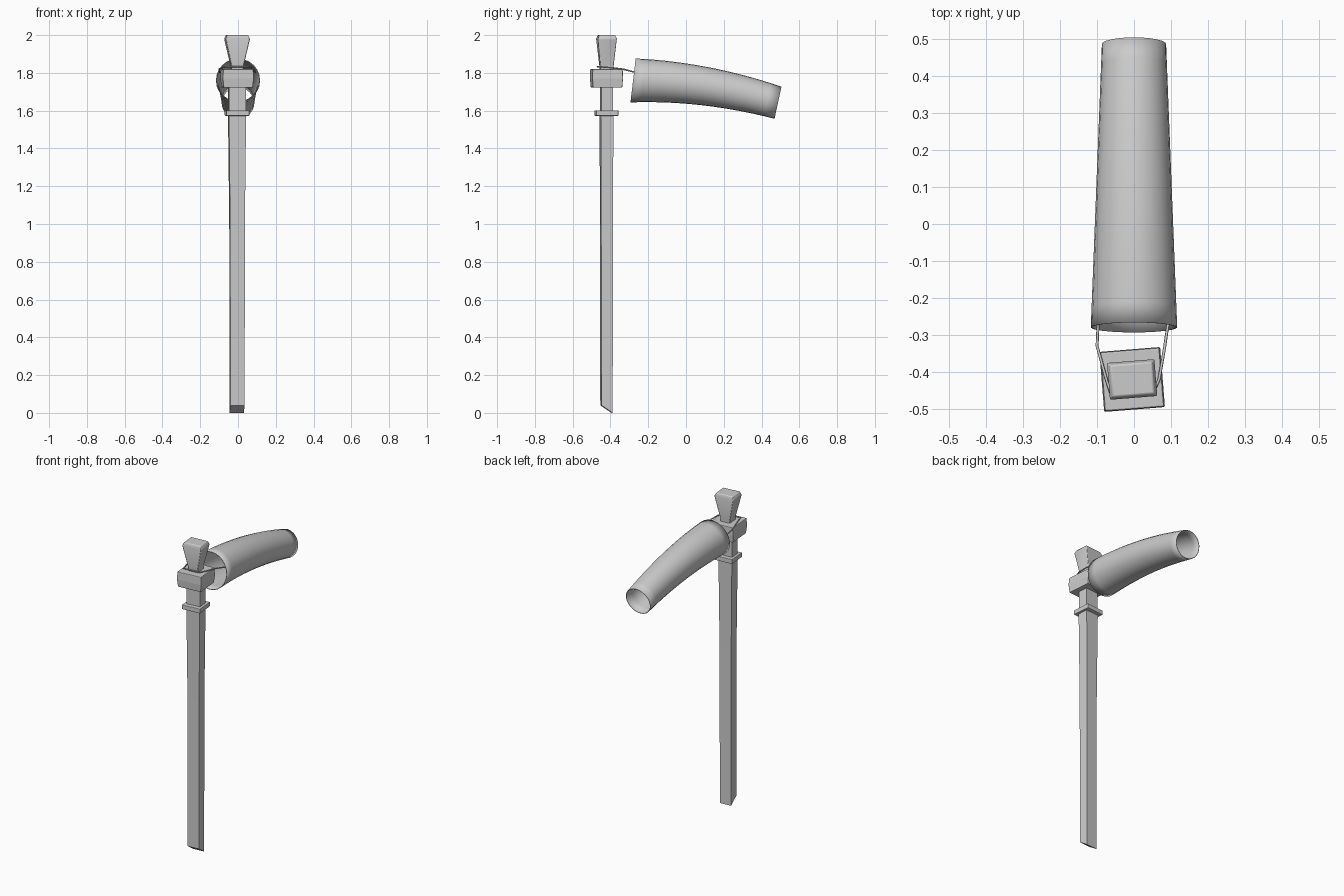
import bpy
import bmesh
import math
from mathutils import Matrix, Vector

if "Cube" in bpy.data.objects:
    bpy.data.objects.remove(bpy.data.objects["Cube"], do_unlink=True)

# One plain grey for everything
grey = bpy.data.materials.new("plain_grey")
grey.use_nodes = True
GREY = (0.6, 0.6, 0.6, 1)
grey.diffuse_color = GREY
grey.node_tree.nodes["Principled BSDF"].inputs["Base Color"].default_value = GREY

POST = Matrix.Translation((-0.005, -0.421, 0)) @ Matrix.Rotation(0.08, 4, 'Z')


def loft(name, rings, caps=True):
    """Skin a list of equally long point rings."""
    bm = bmesh.new()
    loops = [[bm.verts.new(p) for p in ring] for ring in rings]
    n = len(loops[0])
    for a, b in zip(loops, loops[1:]):
        for i in range(n):
            j = (i + 1) % n
            bm.faces.new((a[i], a[j], b[j], b[i]))
    if caps:
        bm.faces.new(loops[0][::-1])
        bm.faces.new(loops[-1])
    bmesh.ops.recalc_face_normals(bm, faces=bm.faces)
    mesh = bpy.data.meshes.new(name)
    bm.to_mesh(mesh)
    bm.free()
    mesh.materials.append(grey)
    obj = bpy.data.objects.new(name, mesh)
    bpy.context.collection.objects.link(obj)
    return obj


def rect(z, w, d, front_lift=0):
    """Rectangle in the slightly turned frame of the post."""
    return [POST @ Vector((sx * w / 2, sy * d / 2, z + (front_lift if sy < 0 else 0)))
            for sx, sy in ((-1, -1), (1, -1), (1, 1), (-1, 1))]


def bevel(obj, width):
    mod = obj.modifiers.new("bevel", 'BEVEL')
    mod.width = width
    mod.segments = 2


def smooth(obj, angle):
    bpy.ops.object.select_all(action='DESELECT')
    obj.select_set(True)
    bpy.context.view_layer.objects.active = obj
    bpy.ops.object.shade_smooth_by_angle(angle=math.radians(angle))


# Wooden post with a slanted foot, flaring towards the top
loft("post", [rect(0, 0.076, 0.06, 0.04), rect(1.0, 0.078, 0.062),
              rect(1.58, 0.091, 0.067)])
loft("neck", [rect(1.58, 0.09, 0.062), rect(1.74, 0.09, 0.062)])
bevel(loft("collar", [rect(1.573, 0.122, 0.117), rect(1.602, 0.122, 0.117)]), 0.003)
bevel(loft("head_block", [rect(1.722, 0.155, 0.155), rect(1.77, 0.165, 0.163),
                          rect(1.82, 0.16, 0.16)]), 0.004)

# Flared finial with a softened top
finial = loft("finial", [rect(1.81, 0.064, 0.071), rect(1.84, 0.066, 0.072),
                         rect(1.98, 0.13, 0.1), rect(2.0, 0.112, 0.085)])
bevel(finial, 0.004)
smooth(finial, 40)

# Open, drooping, tapered cloth tube
SIDES, STEPS = 24, 14
start, bend, end = (Vector(p) for p in ((0, -0.28, 1.76), (0, 0.103, 1.757), (0, 0.487, 1.642)))
rings = []
for s in range(STEPS + 1):
    t = s / STEPS
    centre = start.lerp(bend, t).lerp(bend.lerp(end, t), t)
    radius = 0.117 - 0.03 * t
    up = Vector((0, 0.117 + 0.1 * t, 1)).normalized()
    ring = []
    for i in range(SIDES):
        a = math.tau * i / SIDES
        ring.append(centre + radius * (math.cos(a) * Vector((1, 0, 0)) + math.sin(a) * up))
    rings.append(ring)
sock = loft("wind_tube", rings, caps=False)
cloth = sock.modifiers.new("cloth", 'SOLIDIFY')
cloth.thickness = 0.004
smooth(sock, 40)

# Cord looped round the finial, tied to both sides of the tube mouth
curve = bpy.data.curves.new("cord", 'CURVE')
curve.dimensions = '3D'
curve.bevel_depth = 0.004
curve.bevel_resolution = 1
curve.use_fill_caps = True
path = [(-0.097, -0.265, 1.802), (-0.1, -0.33, 1.82), (-0.078, -0.41, 1.83),
        (-0.06, -0.47, 1.832), (0.05, -0.462, 1.832), (0.068, -0.42, 1.83),
        (0.082, -0.34, 1.82), (0.093, -0.265, 1.802)]
spline = curve.splines.new('POLY')
spline.points.add(len(path) - 1)
for point, co in zip(spline.points, path):
    point.co = (*co, 1)
curve.materials.append(grey)
cord = bpy.data.objects.new("cord", curve)
bpy.context.collection.objects.link(cord)
